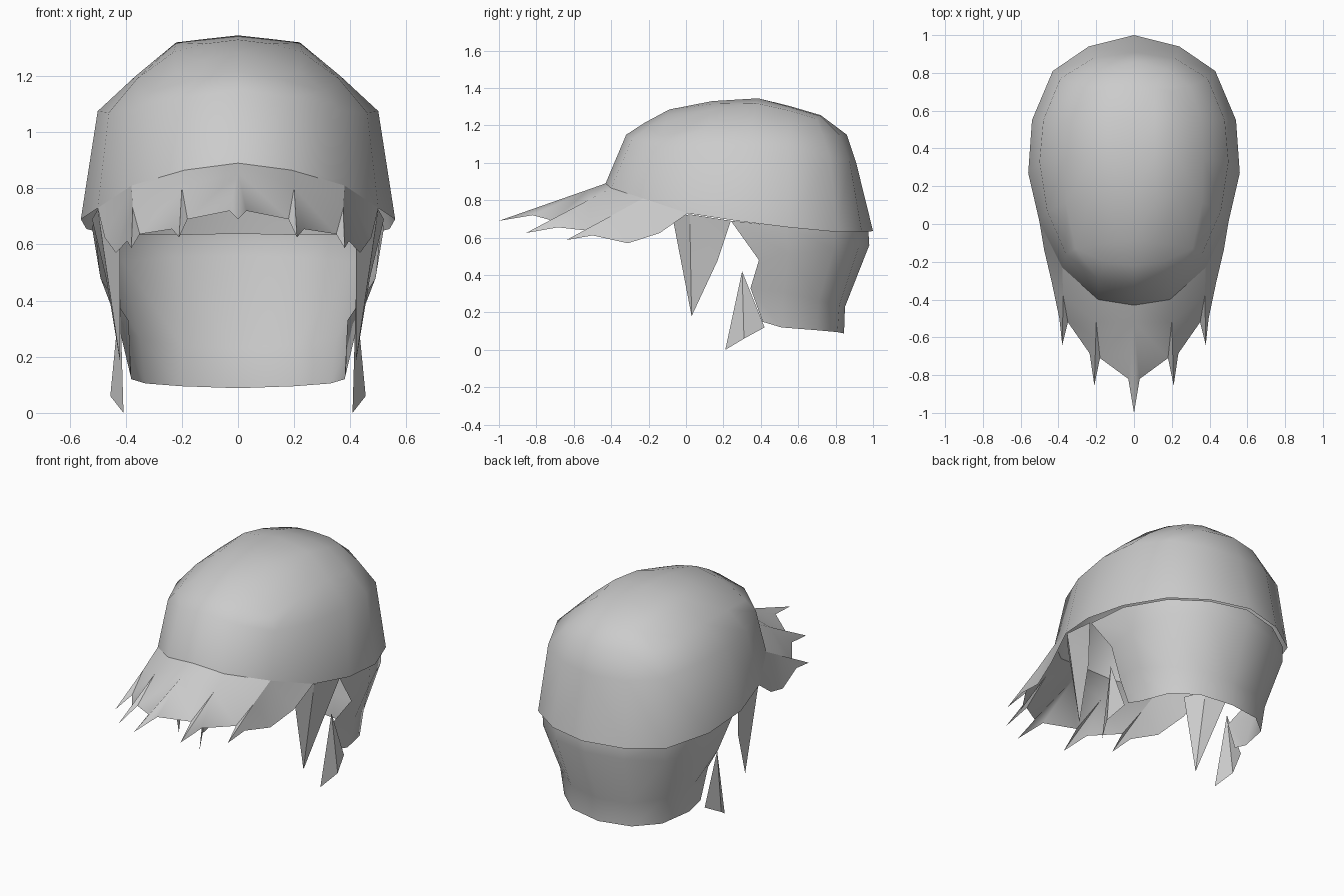
import bpy, bmesh
from mathutils import Vector

if "Cube" in bpy.data.objects:
    bpy.data.objects.remove(bpy.data.objects["Cube"], do_unlink=True)

# single plain grey
grey = bpy.data.materials.new("hair_grey")
grey.use_nodes = True
COLOUR = (0.6, 0.6, 0.6, 1)
grey.diffuse_color = COLOUR
bsdf = next(n for n in grey.node_tree.nodes if n.type == 'BSDF_PRINCIPLED')
bsdf.inputs["Base Color"].default_value = COLOUR
bsdf.inputs["Roughness"].default_value = 0.8


def build(name, polys, angle):
    """Weld +x half polygons, face them outward, mirror to -x."""
    bm = bmesh.new()
    for poly in polys:
        bm.faces.new([bm.verts.new(p) for p in poly])
    bmesh.ops.remove_doubles(bm, verts=bm.verts, dist=0.001)
    bmesh.ops.recalc_face_normals(bm, faces=bm.faces)
    bm.normal_update()
    heart = Vector((0, 0.3, 0.4))
    if sum(f.normal.dot(f.calc_center_median() - heart) * f.calc_area() for f in bm.faces) < 0:
        bmesh.ops.reverse_faces(bm, faces=bm.faces)
    mesh = bpy.data.meshes.new(name)
    bm.to_mesh(mesh)
    bm.free()
    mesh.materials.append(grey)
    ob = bpy.data.objects.new(name, mesh)
    bpy.context.collection.objects.link(ob)
    mirror = ob.modifiers.new("Mirror", 'MIRROR')
    mirror.use_clip = True
    bpy.ops.object.select_all(action='DESELECT')
    ob.select_set(True)
    bpy.context.view_layer.objects.active = ob
    bpy.ops.object.shade_smooth_by_angle(angle=angle)
    return ob


def grid(rows):
    """Quads between neighbouring rows of points."""
    return [(a[i], a[i + 1], b[i + 1], b[i])
            for a, b in zip(rows, rows[1:]) for i in range(len(a) - 1)]


# cap: half rings from front centre round to back centre
rim = [(0, -.43, .89), (.19, -.40, .865), (.38, -.23, .81), (.50, .01, .73), (.56, .27, .69),
       (.54, .55, .655), (.43, .81, .63), (.24, .94, .63), (0, 1, .635)]
brow = [(0, -.32, 1.15), (.19, -.29, 1.125), (.36, -.16, 1.08), (.46, .07, 1.07), (.50, .33, 1.075),
        (.48, .55, 1.07), (.39, .77, 1.03), (.22, .875, 1.01), (0, .91, 1.0)]
upper = [(0, -.22, 1.215), (.15, -.20, 1.19), (.31, -.13, 1.145), (.36, .11, 1.19), (.365, .35, 1.20),
         (.355, .55, 1.185), (.30, .73, 1.15), (.17, .82, 1.15), (0, .86, 1.15)]
top = [(0, -.09, 1.285), (.12, -.10, 1.255), (.22, -.11, 1.215), (.23, .14, 1.285), (.22, .37, 1.32),
       (.22, .55, 1.28), (.20, .70, 1.235), (.11, .72, 1.25), (0, .72, 1.255)]
crown = [top[:3],
         [(0, .14, 1.33), (.12, .14, 1.315), top[3]],
         [(0, .385, 1.345), (.11, .38, 1.333), top[4]],
         [(0, .55, 1.305), (.11, .55, 1.30), top[5]],
         [top[8], top[7], top[6]]]
build("hair_cap", grid([rim, brow, upper, top]) + grid(crown), 1.0)

# fringe: ridged spikes (rim root, ridge start, tip, inner valley, outer valley)
spikes = [(rim[0], (0, -.52, .858), (0, -1, .69), None, (.03, -.82, .72)),
          (rim[1], (.20, -.52, .802), (.21, -.855, .625), (.18, -.71, .69), (.235, -.685, .655)),
          (rim[2], (.375, -.38, .728), (.38, -.64, .587), (.35, -.52, .637), (.395, -.50, .612))]
fringe = []
for root, ridge, tip, inner, outer in spikes:
    fringe.append((ridge, outer, tip))
    if inner:
        fringe.append((ridge, tip, inner))
for a, b in zip(spikes, spikes[1:]):
    fringe += [(a[0], a[1], b[1], b[0]), (a[1], a[4], b[3], b[1])]
root, ridge, _, _, outer = spikes[-1]
temple = [(.435, -.31, .57), (.475, -.14, .625)]
fringe += [(root, ridge, temple[0]), (ridge, outer, temple[0]),
           (root, temple[0], temple[1]), (root, temple[1], rim[3])]
build("fringe", fringe, 0.6)

# back hair hanging under the cap
back = [[(.51, .24, .69), (.52, .53, .66), (.415, .79, .635), (.23, .92, .635), (0, .975, .64)],
        [(.49, .39, .48), (.495, .55, .51), (.41, .79, .54), (.23, .925, .555), (0, .98, .56)],
        [(.39, .345, .33), (.425, .52, .31), (.35, .71, .265), (.20, .82, .24), (0, .85, .23)],
        [(.385, .41, .15), (.38, .51, .12), (.33, .70, .105), (.20, .81, .095), (0, .845, .088)]]
build("back_hair", grid(back), 1.0)

# pointed lock in front of each ear, folded along its length
tip = (.42, .03, .18)
build("ear_locks", [((.42, -.07, .70), (.50, .02, .725), tip),
                    ((.50, .02, .725), (.47, .17, .48), tip),
                    ((.50, .02, .725), (.52, .24, .69), (.47, .17, .48))], 0.6)

# low loose lock behind each ear
peak, corner = (.42, .30, .42), (.455, .31, .06)
build("lower_locks", [(peak, (.408, .21, 0), corner), (peak, corner, (.42, .42, .12))], 0.6)
